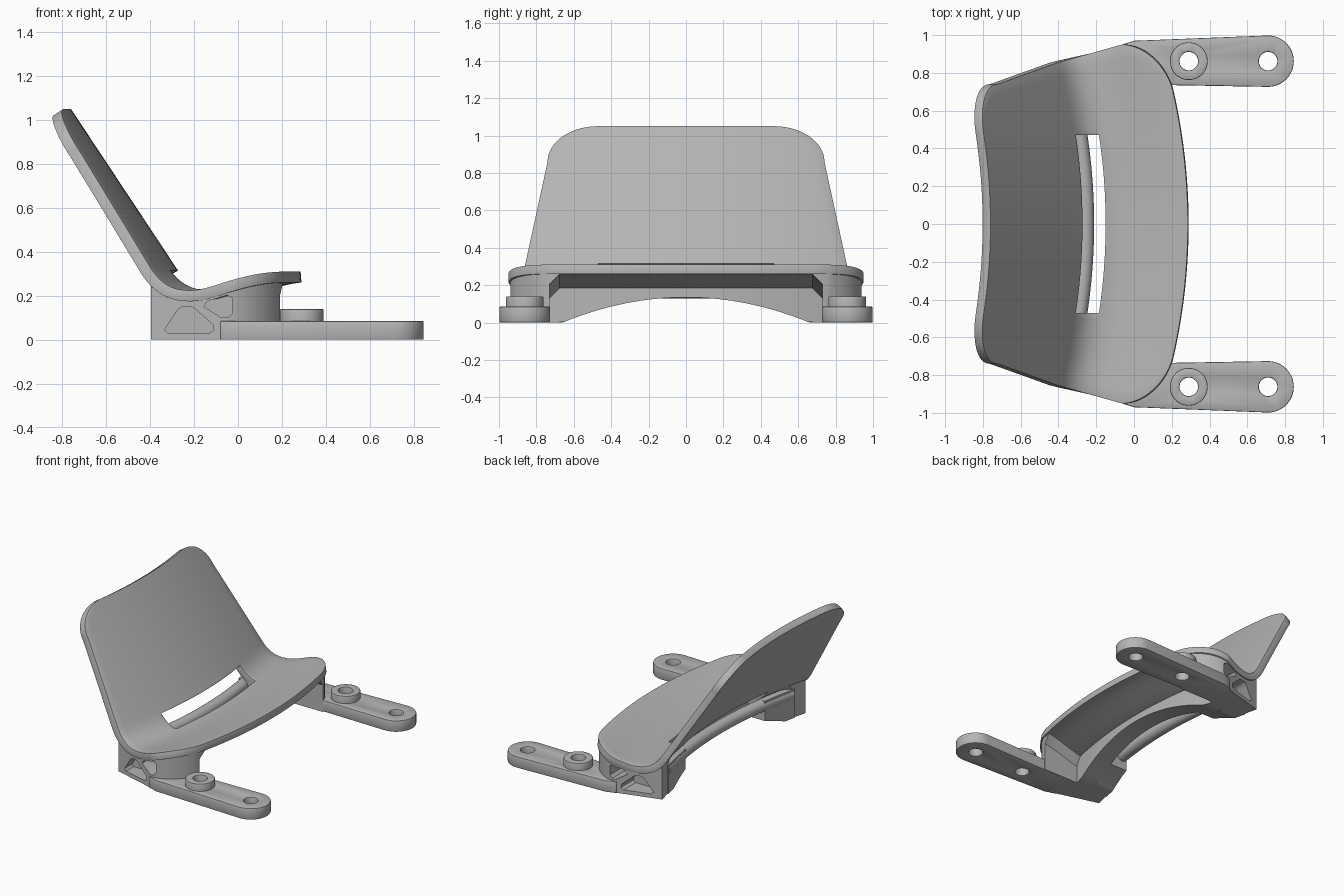
import bpy, bmesh, math
from mathutils import Vector, geometry

cube = bpy.data.objects.get("Cube")
if cube:
    bpy.data.objects.remove(cube)

grey = bpy.data.materials.new("satin grey")
grey.use_nodes = True
grey.diffuse_color = (0.46, 0.46, 0.46, 1)
grey.node_tree.nodes["Principled BSDF"].inputs["Base Color"].default_value = (0.46, 0.46, 0.46, 1)

BOW = 0.16          # sideways bow: every section slides back with y squared
THICK = 0.05


def bowed(x, y, z):
    return Vector((x - BOW * y * y, y, z))


def make(name, bm):
    bmesh.ops.recalc_face_normals(bm, faces=bm.faces)
    me = bpy.data.meshes.new(name)
    bm.to_mesh(me)
    bm.free()
    me.materials.append(grey)
    ob = bpy.data.objects.new(name, me)
    bpy.context.collection.objects.link(ob)
    return ob


def loft(name, rings):
    """Skin even-sided rings and close both ends with strips of quads."""
    bm = bmesh.new()
    loops = [[bm.verts.new(p) for p in ring] for ring in rings]
    n = len(loops[0])
    for a, b in zip(loops, loops[1:]):
        for i in range(n):
            j = (i + 1) % n
            bm.faces.new((a[i], a[j], b[j], b[i]))
    for end in (loops[0], loops[-1]):
        for i in range(n // 2 - 1):
            bm.faces.new((end[i], end[i + 1], end[n - 2 - i], end[n - 1 - i]))
    return make(name, bm)


def prism(name, pts, direction):
    bm = bmesh.new()
    face = bm.faces.new([bm.verts.new(p) for p in pts])
    new = bmesh.ops.extrude_face_region(bm, geom=[face])["geom"]
    bmesh.ops.translate(bm, verts=[v for v in new if isinstance(v, bmesh.types.BMVert)], vec=direction)
    return make(name, bm)


def circle(x, y, z, r, n=48):
    return [(x + r * math.cos(math.tau * i / n), y + r * math.sin(math.tau * i / n), z) for i in range(n)]


def cut(ob, cutter):
    mod = ob.modifiers.new("cut", "BOOLEAN")
    mod.operation, mod.solver, mod.object = "DIFFERENCE", "EXACT", cutter
    cutter.hide_render = True
    if cutter not in cutters:
        cutters.append(cutter)


def span(a, b, n):
    return [a + (b - a) * i / n for i in range(n + 1)]


cutters = []

# Centre profile (x, z): straight back, rounded fold, gently rising seat
TOP, FOLD = Vector((-0.76, 1.05)), Vector((-0.285, 0.333))
DIP, FRONT = Vector((-0.06, 0.226)), Vector((0.285, 0.31))
path = [TOP.lerp(FOLD, i / 40) for i in range(40)]
path += geometry.interpolate_bezier(FOLD, FOLD + Vector((0.065, -0.098)), DIP - Vector((0.09, 0.006)), DIP, 30)[:-1]
path += geometry.interpolate_bezier(DIP, DIP + Vector((0.1, 0.012)), FRONT - Vector((0.11, 0.008)), FRONT, 40)
lengths = [0]
for a, b in zip(path, path[1:]):
    lengths.append(lengths[-1] + (b - a).length)


def at(s):
    k = max(i for i, d in enumerate(lengths[:-1]) if d <= s)
    return path[k].lerp(path[k + 1], (s - lengths[k]) / (lengths[k + 1] - lengths[k]))


def half_width(p):
    """Tapered outline with rounded upper and front corners."""
    if p.x < FOLD.x:
        if p.y > 0.86:
            return 0.47 + 0.27 * math.sqrt(max(0, 1 - ((p.y - 0.86) / 0.19) ** 2))
        return 0.86 - (p.y - 0.31) * 0.218
    if p.x > 0.08:
        return 0.70 + 0.25 * math.sqrt(max(0, 1 - ((p.x - 0.08) / 0.205) ** 2))
    return 0.855 + 0.095 * (p.x - FOLD.x) / (0.08 - FOLD.x)


# Curved shell: backrest and seat in one sheet
ROWS = 110
samples = []
for i in range(ROWS + 1):
    s = lengths[-1] * (0.5 - 0.5 * math.cos(math.pi * i / ROWS))
    step = (at(min(s + 0.01, lengths[-1])) - at(max(s - 0.01, 0))).normalized()
    samples.append((at(s), Vector((step.y, -step.x))))
rings = []
for p, out in samples:
    w, q = half_width(p), p + out * THICK
    ys = span(-w, w, 28)
    rings.append([bowed(p.x, y, p.y) for y in ys] + [bowed(q.x, y, q.y) for y in reversed(ys)])
shell = loft("seat_shell", rings)

# Slot through the fold
slot = [(-0.265, 0.32), (-0.15, 0.32), (-0.15, 0.2), (-0.15, 0.08), (-0.38, 0.08), (-0.38, 0.25)]
cut(shell, loft("slot_cutter", [[bowed(x, y, z) for x, z in slot] for y in span(-0.47, 0.47, 20)]))
bevel = shell.modifiers.new("soft rim", "BEVEL")
bevel.width, bevel.segments, bevel.limit_method, bevel.angle_limit = 0.012, 2, "ANGLE", math.radians(50)


def arch(y):
    return max(0, 0.135 * (1 - (y / 0.66) ** 2))


def rail(name, y0, y1, x0, x1, top):
    """Bowed cross rail with an arched underside."""
    return loft(name, [[bowed(x0, y, arch(y)), bowed(x1, y, arch(y)), bowed(x1, y, top), bowed(x0, y, top)]
                       for y in span(y0, y1, 32)])


parts = [shell, rail("cross_beam", -0.74, 0.74, -0.15, -0.01, 0.21)]

# Rounded bar behind the slot
parts.append(loft("rear_bar", [[bowed(x, y, z) for x, z, _ in circle(-0.255, 0.172, 0, 0.044, 24)]
                               for y in span(-0.74, 0.74, 32)]))

# Webs that close the rail at each end of the slot
web = rail("slot_end_web", 0.47, 0.75, -0.29, -0.14, 0.215)

# Side blocks under the shell, with a relieved inner corner
rings = []
for p, _ in samples:
    if -0.285 < p.x < 0.279:
        w, top = half_width(p) - 0.008, p.y - 0.025
        rings.append([bowed(p.x, y, z) for y, z in
                      ((0.73, 0), (0.73, top - 0.08), (0.67, top - 0.02), (0.67, top), (w, top), (w, 0))])
block = loft("side_block", rings)

# Pockets in the outer side faces
pockets = [
    [(-0.335, 0.045), (-0.32, 0.03), (-0.13, 0.03), (-0.11, 0.045), (-0.115, 0.07),
     (-0.2, 0.145), (-0.22, 0.152), (-0.255, 0.15), (-0.275, 0.135)],
    [(-0.155, 0.15), (-0.14, 0.175), (-0.05, 0.203), (-0.025, 0.19), (-0.025, 0.12), (-0.045, 0.1), (-0.075, 0.1)],
]
for pts in pockets:
    cut(block, prism("pocket_cutter", [(x, 0.78, z) for x, z in pts], (0, 0.4, 0)))

# Mounting arms with raised bosses and bolt holes
AX, AY, AR = 0.71, 0.862, 0.136
tip = [(AX + AR * math.sin(a), AY - AR * math.cos(a), 0) for a in span(0, math.pi, 24)]
arm = prism("mounting_arm", [(-0.08, 0.73, 0), (0.2, 0.735, 0)] + tip + [(0, 0.97, 0), (-0.08, 0.945, 0)], (0, 0, 0.085))
boss = prism("bolt_boss", circle(0.29, AY, 0.03, 0.1), (0, 0, 0.11))
for x in (0.29, AX):
    hole = prism("hole_cutter", circle(x, AY, -0.1, 0.049), (0, 0, 0.4))
    cut(arm, hole)
    if x < AX:
        cut(boss, hole)

for ob in (web, block, arm, boss):
    if ob in (arm, boss):
        soft = ob.modifiers.new("soft edge", "BEVEL")
        soft.width, soft.segments, soft.limit_method, soft.angle_limit = 0.006, 2, "ANGLE", math.radians(50)
    mirror = ob.modifiers.new("mirror", "MIRROR")
    mirror.use_axis = (False, True, False)
    parts.append(ob)

# Bake the modifiers, smooth the curved faces and drop the cutters
bpy.ops.object.select_all(action="DESELECT")
for ob in parts:
    ob.select_set(True)
bpy.context.view_layer.objects.active = shell
bpy.ops.object.convert(target="MESH")
bpy.ops.object.shade_smooth_by_angle(angle=math.radians(35))
for c in cutters:
    bpy.data.objects.remove(c)
